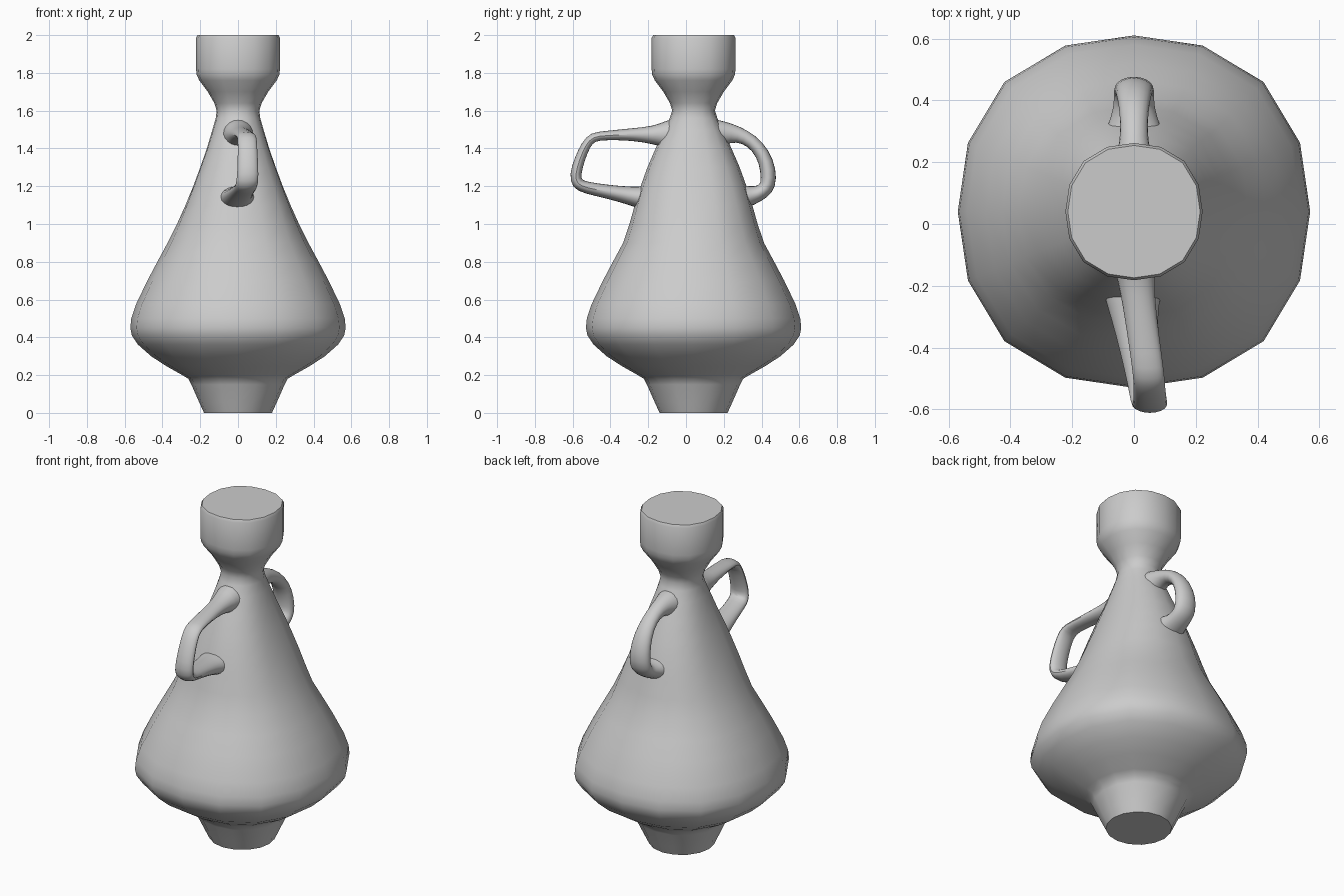
import bpy, bmesh, math
from mathutils import Vector

if "Cube" in bpy.data.objects:
    bpy.data.objects.remove(bpy.data.objects["Cube"])

clay = bpy.data.materials.new("grey clay")
clay.use_nodes = True
clay.diffuse_color = (0.6, 0.6, 0.6, 1)
clay.node_tree.nodes["Principled BSDF"].inputs["Base Color"].default_value = (0.6, 0.6, 0.6, 1)


def loft(name, rings):
    """Skin a list of equal-length closed rings and cap both ends."""
    bm = bmesh.new()
    rows = [[bm.verts.new(p) for p in ring] for ring in rings]
    n = len(rows[0])
    for a, b in zip(rows, rows[1:]):
        for i in range(n):
            j = (i + 1) % n
            bm.faces.new((a[i], a[j], b[j], b[i]))
    bm.faces.new(rows[0])
    bm.faces.new(rows[-1])
    bmesh.ops.recalc_face_normals(bm, faces=bm.faces)
    me = bpy.data.meshes.new(name)
    bm.to_mesh(me)
    bm.free()
    me.materials.append(clay)
    ob = bpy.data.objects.new(name, me)
    bpy.context.collection.objects.link(ob)
    return ob


def smooth(ob, angle):
    bpy.ops.object.select_all(action='DESELECT')
    ob.select_set(True)
    bpy.context.view_layer.objects.active = ob
    bpy.ops.object.shade_smooth_by_angle(angle=math.radians(angle))


# Turned body: (radius, height), sixteen sides
CENTRE_Y = 0.04
PROFILE = [(0.18, 0), (0.205, 0.055), (0.247, 0.15), (0.262, 0.18), (0.295, 0.2),
           (0.38, 0.248), (0.46, 0.3), (0.53, 0.362), (0.562, 0.41), (0.57, 0.45),
           (0.565, 0.5), (0.54, 0.575), (0.48, 0.7), (0.427, 0.8), (0.373, 0.9),
           (0.323, 1.0), (0.278, 1.1), (0.237, 1.2), (0.2, 1.3), (0.165, 1.4),
           (0.135, 1.5), (0.118, 1.56), (0.113, 1.6), (0.125, 1.64), (0.16, 1.7),
           (0.205, 1.76), (0.219, 1.79), (0.222, 1.82), (0.222, 1.985), (0.214, 2.0)]


def body_ring(r, z):
    # slightly squared plan, with shoulders swelling toward the handles
    t = min(max((z - 0.92) / 0.68, 0), 1)
    bump = math.sin(math.pi * t)
    square = 0.04 * min(z / 0.3, 1) + 0.085 * bump
    ring = []
    for i in range(16):
        a = math.tau * i / 16
        s = math.sin(a)
        rad = r * (1 + square * math.sin(2 * a) ** 2)
        ring.append((rad * math.cos(a), CENTRE_Y + s * (rad + 0.045 * bump * s * s), z))
    return ring


body = loft("vase_body", [body_ring(r, z) for r, z in PROFILE])
smooth(body, 40)


def handle(name, stations, sides=10):
    """Sweep an oval; stations are (x, y, z, half width, half thickness)."""
    pts = [Vector(s[:3]) for s in stations]
    rings = []
    for k, s in enumerate(stations):
        d = pts[min(k + 1, len(pts) - 1)] - pts[max(k - 1, 0)]
        normal = Vector((0, -d.z, d.y)).normalized()
        rings.append([pts[k] + Vector((s[3] * math.cos(a), 0, 0)) + normal * s[4] * math.sin(a)
                      for a in (math.tau * i / sides for i in range(sides))])
    ob = loft(name, rings)
    sub = ob.modifiers.new("rounding", 'SUBSURF')
    sub.levels = sub.render_levels = 1
    smooth(ob, 60)
    return ob


# Skewed, angular handle at the front
handle("front_handle", [
    (0.00, -0.02, 1.47, 0.10, 0.11), (0.00, -0.10, 1.475, 0.085, 0.08),
    (0.005, -0.17, 1.47, 0.062, 0.05), (0.02, -0.29, 1.475, 0.055, 0.034),
    (0.04, -0.43, 1.468, 0.054, 0.025), (0.048, -0.495, 1.462, 0.054, 0.027),
    (0.05, -0.53, 1.42, 0.054, 0.027), (0.052, -0.565, 1.34, 0.057, 0.029),
    (0.052, -0.587, 1.26, 0.06, 0.033), (0.048, -0.578, 1.212, 0.062, 0.036),
    (0.04, -0.53, 1.192, 0.062, 0.034), (0.02, -0.42, 1.172, 0.067, 0.038),
    (0.00, -0.30, 1.15, 0.08, 0.05), (-0.005, -0.24, 1.14, 0.095, 0.064),
    (-0.005, -0.14, 1.13, 0.12, 0.08)])

# Rounded loop handle at the back
handle("back_handle", [
    (0, 0.08, 1.465, 0.11, 0.11), (0, 0.17, 1.48, 0.08, 0.08),
    (0, 0.24, 1.482, 0.052, 0.053), (0, 0.31, 1.464, 0.046, 0.039),
    (0, 0.38, 1.413, 0.051, 0.038), (0, 0.427, 1.33, 0.062, 0.042),
    (0, 0.44, 1.24, 0.069, 0.046), (0, 0.426, 1.185, 0.069, 0.044),
    (0, 0.38, 1.158, 0.069, 0.045), (0, 0.32, 1.145, 0.088, 0.062),
    (0, 0.27, 1.14, 0.115, 0.08), (0, 0.18, 1.13, 0.15, 0.10)])
